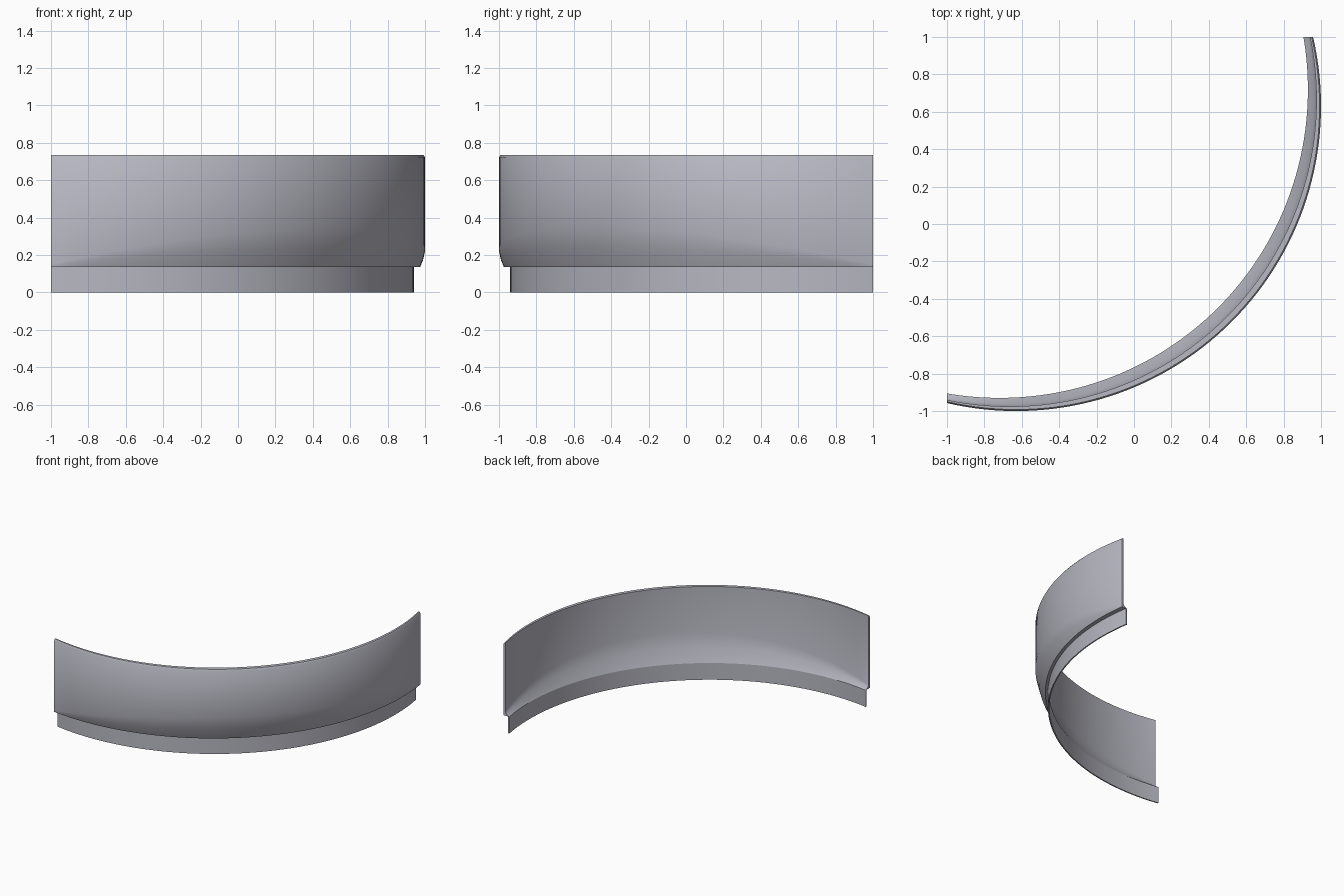
import bpy
import bmesh
import math

if "Cube" in bpy.data.objects:
    bpy.data.objects.remove(bpy.data.objects["Cube"], do_unlink=True)

RADIUS = 1.63          # outer radius of the curved panel
CENTRE = RADIUS - 1    # arc centre sits at (-CENTRE, CENTRE)
STEP_Z = 0.137         # height where the skirt meets the panel
TOP_Z = 0.735
SEGMENTS = 64

grey = bpy.data.materials.new("soft grey")
grey.use_nodes = True
grey.diffuse_color = (0.48, 0.48, 0.545, 1)
grey.node_tree.nodes["Principled BSDF"].inputs["Base Color"].default_value = grey.diffuse_color


def panel_profile(s):
    """Closed section as (inset from outer arc, height); s runs -1 to 1."""
    swell = 1 - s * s
    depth = 0.04 + 0.055 * swell
    wall = 0.4 * depth
    tuck = 0.075 * swell
    bend = STEP_Z + 0.01 + 0.2 * swell
    return [
        (depth, STEP_Z),
        (tuck, STEP_Z),
        (0.35 * tuck, (STEP_Z + bend) / 2),
        (0, bend),
        (0, TOP_Z - 0.012),
        (0.008, TOP_Z),
        (wall, TOP_Z),
        (wall, bend + 0.02),
        (wall + 0.35 * (depth - wall), (STEP_Z + bend) / 2 + 0.01),
        (depth + 0.01, STEP_Z),
    ]


def skirt_profile(s):
    depth = 0.04 + 0.055 * (1 - s * s)
    return [(depth, 0), (depth, STEP_Z), (depth + 0.01, STEP_Z), (depth + 0.01, 0)]


def sweep(name, profile):
    """Loft a closed section round the arc, trimmed square at both ends."""
    bm = bmesh.new()
    ends = profile(1)
    rings = []
    for i in range(SEGMENTS + 1):
        s = 2 * i / SEGMENTS - 1
        ring = []
        for (inset, z), (end_inset, _) in zip(profile(s), ends):
            reach = math.pi / 4 + math.asin((1 - CENTRE) / (RADIUS - end_inset))
            angle = -math.pi / 4 + s * reach
            r = RADIUS - inset
            ring.append(bm.verts.new((r * math.cos(angle) - CENTRE,
                                      r * math.sin(angle) + CENTRE, z)))
        rings.append(ring)
    count = len(ends)
    for a, b in zip(rings, rings[1:]):
        for j in range(count):
            k = (j + 1) % count
            bm.faces.new((a[j], b[j], b[k], a[k]))
    bm.faces.new(rings[0])
    bm.faces.new(rings[-1][::-1])
    bmesh.ops.recalc_face_normals(bm, faces=bm.faces)
    mesh = bpy.data.meshes.new(name)
    bm.to_mesh(mesh)
    bm.free()
    mesh.materials.append(grey)
    obj = bpy.data.objects.new(name, mesh)
    bpy.context.collection.objects.link(obj)
    bpy.ops.object.select_all(action="DESELECT")
    obj.select_set(True)
    bpy.context.view_layer.objects.active = obj
    bpy.ops.object.shade_smooth_by_angle(angle=math.radians(40))


# Tall curved wall with a tucked lower edge
sweep("curved_panel", panel_profile)
# Thin recessed strip below it
sweep("lower_skirt", skirt_profile)
